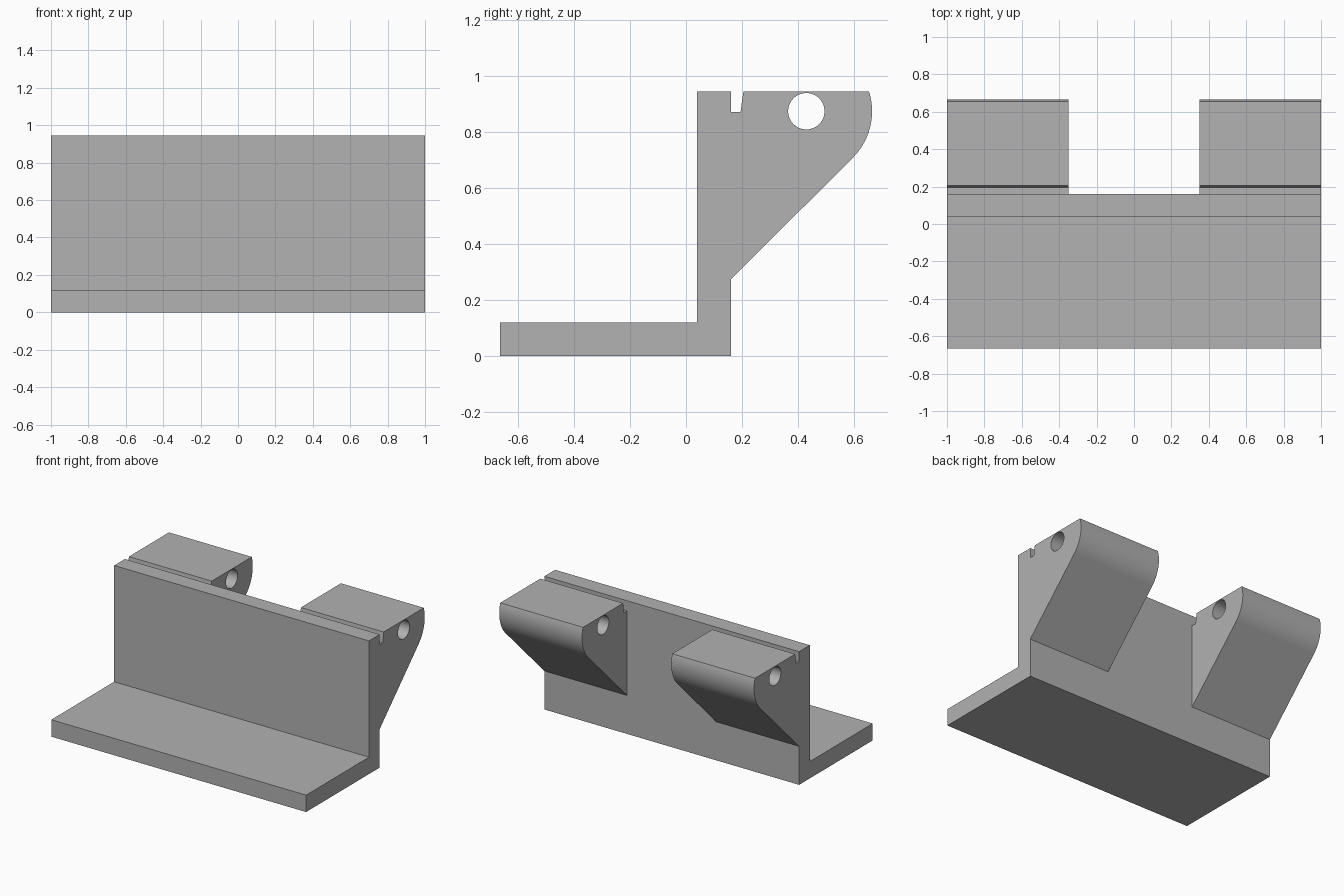
import bpy, bmesh, math

cube = bpy.data.objects.get("Cube")
if cube:
    bpy.data.objects.remove(cube, do_unlink=True)

grey = bpy.data.materials.new("plain_grey")
grey.use_nodes = True
colour = (0.445, 0.445, 0.445, 1)
grey.diffuse_color = colour
grey.node_tree.nodes["Principled BSDF"].inputs["Base Color"].default_value = colour

HEIGHT = 0.945
BACK = 0.16          # rear face of the upright wall
PIN_Y, PIN_Z = 0.43, 0.875


def arc(radius, start, end, steps):
    """Points on a circle around the pin axis, as (y, z)."""
    angles = [start + (end - start) * i / steps for i in range(steps + 1)]
    return [(PIN_Y + radius * math.cos(a), PIN_Z + radius * math.sin(a)) for a in angles]


def extrude_profile(name, loops, x0, x1, open_back=False):
    """Extrude a (y, z) outline, with optional holes, from x0 to x1."""
    bm = bmesh.new()
    edges = []
    for loop in loops:
        verts = [bm.verts.new((x0, y, z)) for y, z in loop]
        edges += [bm.edges.new((a, b)) for a, b in zip(verts, verts[1:] + verts[:1])]
    bmesh.ops.triangle_fill(bm, edges=edges, use_beauty=True, normal=(1, 0, 0))
    result = bmesh.ops.extrude_face_region(bm, geom=bm.faces[:], use_keep_orig=True)
    moved = [g for g in result["geom"] if isinstance(g, bmesh.types.BMVert)]
    bmesh.ops.translate(bm, verts=moved, vec=(x1 - x0, 0, 0))
    bmesh.ops.recalc_face_normals(bm, faces=bm.faces[:])
    if open_back:
        # The face hidden against the wall is left out
        hidden = [f for f in bm.faces if all(abs(v.co.y - BACK) < 1e-4 for v in f.verts)]
        bmesh.ops.delete(bm, geom=hidden, context="FACES")
    mesh = bpy.data.meshes.new(name)
    bm.to_mesh(mesh)
    bm.free()
    mesh.materials.append(grey)
    obj = bpy.data.objects.new(name, mesh)
    bpy.context.collection.objects.link(obj)
    bpy.ops.object.select_all(action="DESELECT")
    obj.select_set(True)
    bpy.context.view_layer.objects.active = obj
    bpy.ops.object.shade_smooth_by_angle(angle=math.radians(25))
    return obj


# Base plate and upright wall
angle_section = [(-0.665, 0), (BACK, 0), (BACK, HEIGHT), (0.04, HEIGHT),
                 (0.04, 0.12), (-0.665, 0.12)]
extrude_profile("angle_bracket", [angle_section], -1, 1)

# Rear lugs: sloping underside, rounded nose, groove by the wall and pin hole
nose_radius = 0.235
nose = arc(nose_radius, -math.pi / 4, math.asin((HEIGHT - PIN_Z) / nose_radius), 24)
outline = [(BACK, 0.273)] + nose + [(0.205, HEIGHT), (0.195, 0.873), (BACK, 0.873)]
pin_hole = arc(0.065, 0, math.tau, 48)[:-1]
for name, x0, x1 in (("right_lug", -1, -0.35), ("left_lug", 0.35, 1)):
    extrude_profile(name, [outline, pin_hole], x0, x1, open_back=True)
